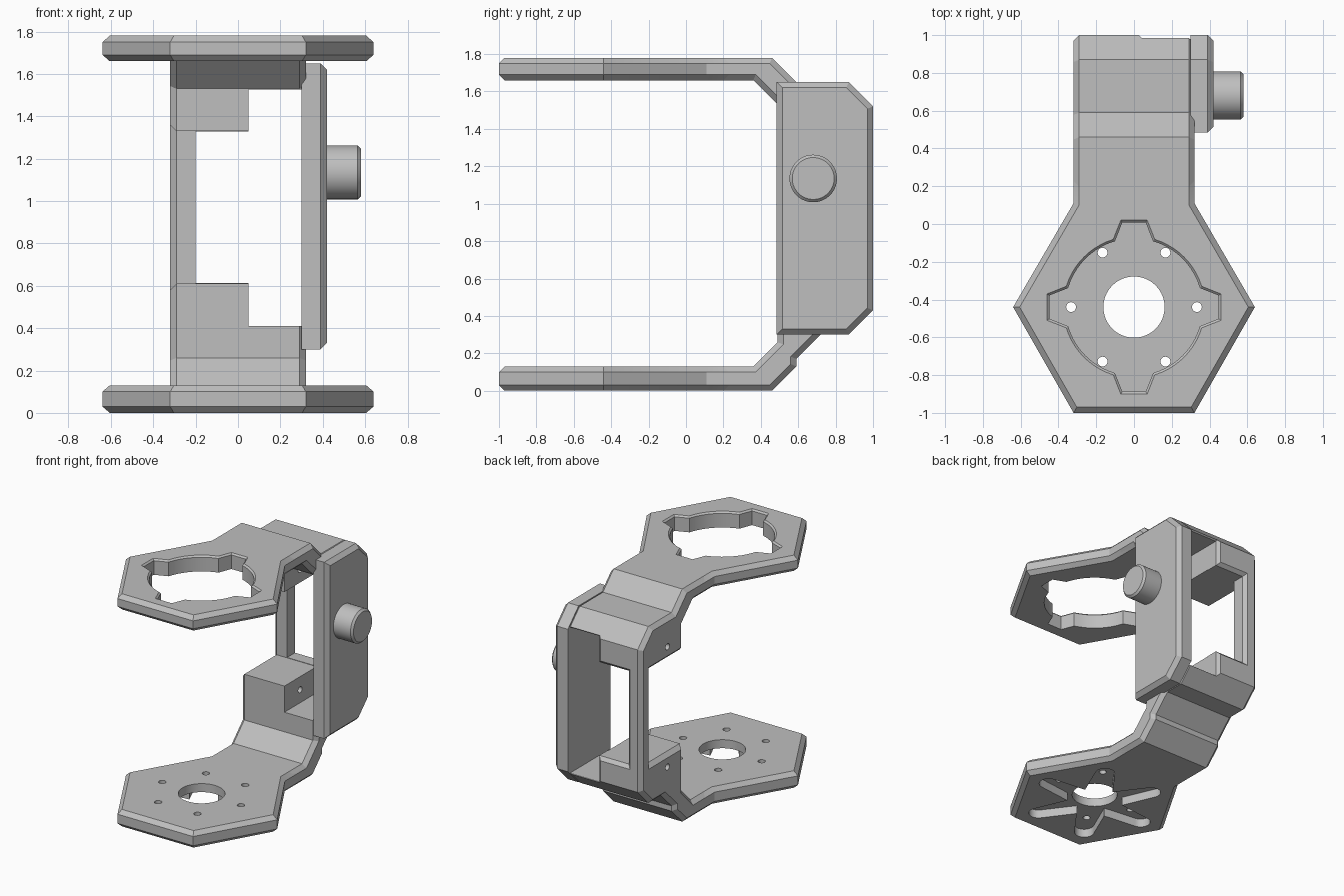
import bpy, bmesh, math
from mathutils import Vector

cube = bpy.data.objects.get("Cube")
if cube:
    bpy.data.objects.remove(cube, do_unlink=True)

grey = bpy.data.materials.new("plain grey")
grey.use_nodes = True
grey.diffuse_color = (0.52, 0.52, 0.52, 1)
grey.node_tree.nodes["Principled BSDF"].inputs["Base Color"].default_value = (0.52, 0.52, 0.52, 1)


def inset(points, d):
    """Move every side of a closed outline inwards by d."""
    pts = [Vector(p) for p in points]
    n = len(pts)
    area = sum(pts[i - 1].x * pts[i].y - pts[i].x * pts[i - 1].y for i in range(n))
    s = 1 if area > 0 else -1
    out = []
    for i in range(n):
        a = (pts[i] - pts[i - 1]).normalized()
        b = (pts[(i + 1) % n] - pts[i]).normalized()
        n1, n2 = Vector((-a.y, a.x)) * s, Vector((-b.y, b.x)) * s
        out.append(pts[i] + (n1 + n2) * d / (1 + n1.dot(n2)))
    return out


def prism(name, outline, layers, axis):
    """Loft an outline along an axis; layers are (position, inset)."""
    place = {"x": lambda u, v, h: (h, u, v),
             "y": lambda u, v, h: (u, h, v),
             "z": lambda u, v, h: (u, v, h)}[axis]
    bm = bmesh.new()
    rings = [[bm.verts.new(place(p.x, p.y, h)) for p in inset(outline, d)]
             for h, d in layers]
    n = len(outline)
    for r0, r1 in zip(rings, rings[1:]):
        for i in range(n):
            j = (i + 1) % n
            bm.faces.new((r0[i], r0[j], r1[j], r1[i]))
    bm.faces.new(rings[0])
    bm.faces.new(rings[-1])
    bmesh.ops.recalc_face_normals(bm, faces=bm.faces)
    mesh = bpy.data.meshes.new(name)
    bm.to_mesh(mesh)
    bm.free()
    mesh.materials.append(grey)
    ob = bpy.data.objects.new(name, mesh)
    bpy.context.collection.objects.link(ob)
    return ob


def circle(cx, cy, r, n=48):
    return [(cx + r * math.cos(2 * math.pi * i / n), cy + r * math.sin(2 * math.pi * i / n))
            for i in range(n)]


def activate(ob):
    bpy.ops.object.select_all(action="DESELECT")
    ob.select_set(True)
    bpy.context.view_layer.objects.active = ob


def cut(ob, cutter):
    cutter.hide_render = True
    activate(ob)
    mod = ob.modifiers.new("cut", "BOOLEAN")
    mod.operation, mod.solver, mod.object = "DIFFERENCE", "EXACT", cutter
    bpy.ops.object.modifier_apply(modifier=mod.name)
    bpy.data.objects.remove(cutter, do_unlink=True)


def turn(u, v, a):
    """Rotate about the plate centre."""
    return (u * math.cos(a) - v * math.sin(a), CY + u * math.sin(a) + v * math.cos(a))


C = 0.03      # edge chamfer
CY = -0.44    # centre of the hexagonal plates

# Frame with both arms, drawn from the side
side = [(.2, 1.78), (.46, 1.78), (.59, 1.65), (.87, 1.65), (1, 1.52), (1, .43),
        (.87, .30), (.72, .30), (.59, .17), (.59, .13), (.46, 0), (.2, 0),
        (.2, .13), (.36, .13), (.49, .26), (.49, .61), (.88, .61), (.88, 1.33),
        (.49, 1.33), (.49, 1.53), (.36, 1.66), (.2, 1.66)]
frame = prism("frame", side, [(-.32, C), (-.32 + C, 0), (.32 - C, 0), (.32, C)], "x")

# Stepped opening through the frame, flared at the back
opening = [(-.2, .613), (.05, .613), (.05, .41), (.305, .41), (.305, 1.527),
           (.05, 1.527), (.05, 1.327), (-.2, 1.327)]
cut(frame, prism("opening_cutter", opening, [(.4, 0), (.975, 0), (1.025, -.05)], "y"))

# Screw holes through the two corner blocks
for z in (.51, 1.43):
    cut(frame, prism("screw_cutter", circle(.68, z, .024, 24), [(-.4, 0), (.15, 0)], "x"))

# Side wall
wall = [(.485, .30), (.87, .30), (1, .43), (1, 1.52), (.87, 1.65), (.485, 1.65)]
side_wall = prism("side_wall", wall, [(.30, 0), (.42 - C, 0), (.42, C)], "x")

# Knob on the side wall
knob = prism("knob", circle(.68, 1.135, .127, 64), [(.40, 0), (.565, 0), (.58, .015)], "x")

# Hexagonal plates
hexagon = [(-.32, -1), (.32, -1), (.64, CY), (.32, .11), (.32, .36),
           (-.32, .36), (-.32, .11), (-.64, CY)]


def plate(name, z0, z1):
    return prism(name, hexagon, [(z0, C), (z0 + C, 0), (z1 - C, 0), (z1, C)], "z")


upper_plate = plate("upper_plate", 1.66, 1.78)
lower_plate = plate("lower_plate", 0, .13)

# Round opening with four notches in the upper plate
R = .375
a0 = math.asin(.11 / R)
notched = []
for k in range(4):
    a = k * math.pi / 2
    notched += [turn(.46, -.07, a), turn(.46, .07, a)]
    for i in range(11):
        t = a0 + (math.pi / 2 - 2 * a0) * i / 10
        notched.append(turn(R * math.cos(t), R * math.sin(t), a))
cut(upper_plate, prism("notched_cutter", notched,
                       [(1.6, .012), (1.768, .012), (1.79, -.01)], "z"))

# Six-armed recess under the lower plate
star = []
for k in range(6):
    a = k * math.pi / 3
    star.append(turn(.2, 0, a - math.pi / 6))
    for i in range(13):
        t = math.radians(-84 + 14 * i)
        star.append(turn(.43 + .07 * math.cos(t), .07 * math.sin(t), a))
cut(lower_plate, prism("star_cutter", star, [(-.05, 0), (.065, 0)], "z"))

# Centre hole and ring of small holes in the lower plate
cut(lower_plate, prism("centre_cutter", circle(0, CY, .162, 64), [(-.1, 0), (.2, 0)], "z"))
for k in range(6):
    x, y = turn(.333, 0, k * math.pi / 3)
    cut(lower_plate, prism("hole_cutter", circle(x, y, .026, 24), [(-.1, 0), (.2, 0)], "z"))

# Smooth the round surfaces and keep the edges sharp
for ob in (frame, side_wall, knob, upper_plate, lower_plate):
    activate(ob)
    bpy.ops.object.shade_smooth_by_angle(angle=math.radians(25))
